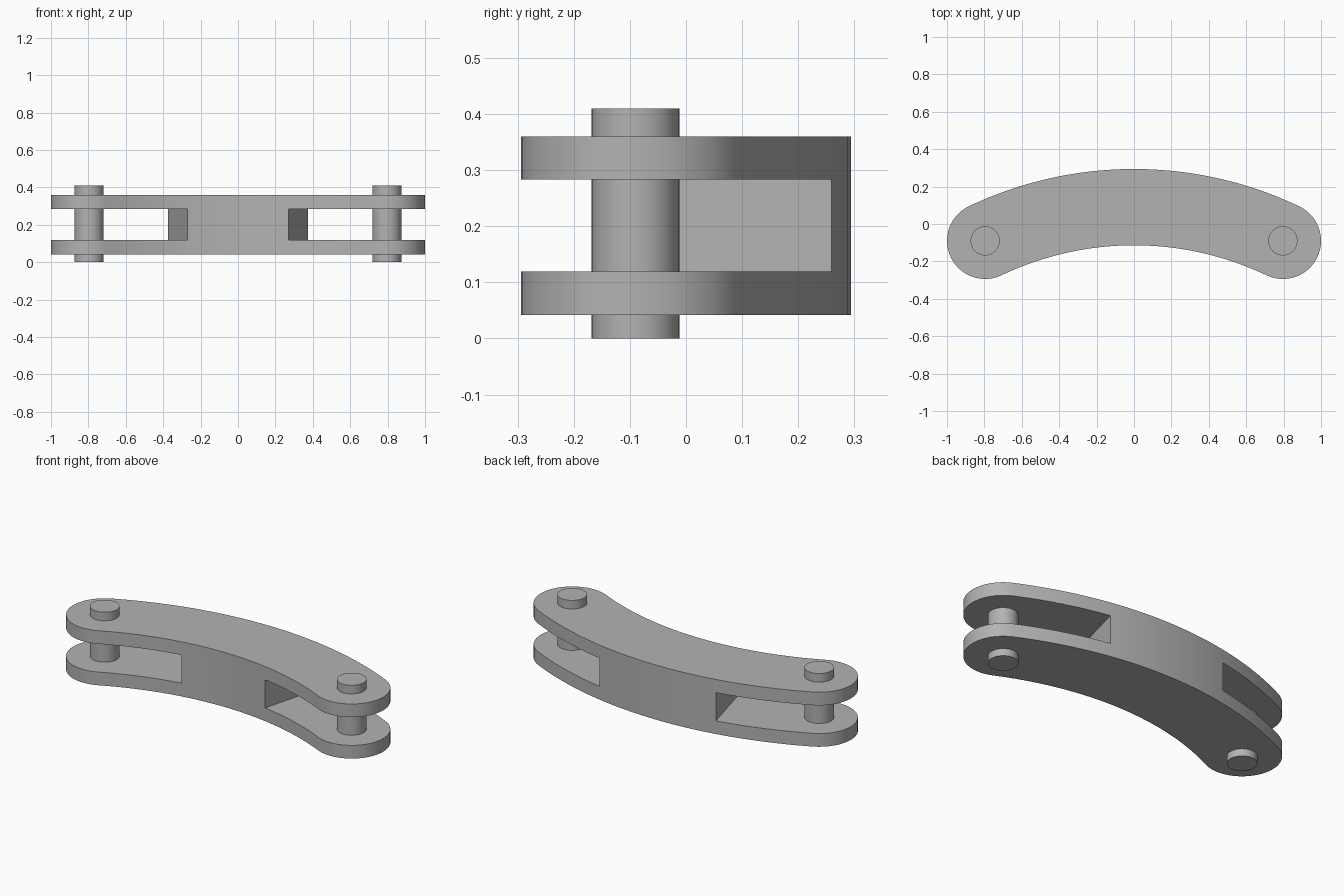
import bpy, bmesh
from math import sin, cos, pi, asin

PIN_X, PIN_Y, MID_Y = 0.796, -0.09, 0.09    # pin centres and crown of the middle line
HALF_WIDTH, PIN_RADIUS = 0.204, 0.078
HEIGHT = 0.41
LINK_LOW, LINK_HIGH = 0.042, 0.36
SLOT_LOW, SLOT_HIGH = 0.119, 0.283

# Middle arc running through both pins
rise = MID_Y - PIN_Y
ARC_R = (PIN_X ** 2 + rise ** 2) / (2 * rise)
ARC_Y = MID_Y - ARC_R
SPAN = asin(PIN_X / ARC_R)

old = bpy.data.objects.get("Cube")
if old:
    bpy.data.objects.remove(old, do_unlink=True)

grey = bpy.data.materials.new("plain grey")
grey.use_nodes = True
colour = (0.45, 0.45, 0.45, 1)
grey.diffuse_color = colour
grey.node_tree.nodes["Principled BSDF"].inputs["Base Color"].default_value = colour


def arc(cx, cy, r, start, end, steps):
    """Points on an arc, with angles measured clockwise from +y."""
    angles = [start + (end - start) * i / steps for i in range(steps)]
    return [(cx + r * sin(a), cy + r * cos(a)) for a in angles]


def prism(name, outline, low, high):
    bm = bmesh.new()
    face = bm.faces.new([bm.verts.new((x, y, low)) for x, y in outline])
    top = bmesh.ops.extrude_face_region(bm, geom=[face])["geom"]
    verts = [v for v in top if isinstance(v, bmesh.types.BMVert)]
    bmesh.ops.translate(bm, verts=verts, vec=(0, 0, high - low))
    bmesh.ops.recalc_face_normals(bm, faces=bm.faces)
    mesh = bpy.data.meshes.new(name)
    bm.to_mesh(mesh)
    bm.free()
    obj = bpy.data.objects.new(name, mesh)
    bpy.context.collection.objects.link(obj)
    mesh.materials.append(grey)
    return obj


def select_only(obj):
    bpy.ops.object.select_all(action="DESELECT")
    obj.select_set(True)
    bpy.context.view_layer.objects.active = obj


# Curved link body with rounded ends
outline = (arc(0, ARC_Y, ARC_R + HALF_WIDTH, -SPAN, SPAN, 48)
           + arc(PIN_X, PIN_Y, HALF_WIDTH, SPAN, SPAN + pi, 32)
           + arc(0, ARC_Y, ARC_R - HALF_WIDTH, SPAN, -SPAN, 48)
           + arc(-PIN_X, PIN_Y, HALF_WIDTH, pi - SPAN, 2 * pi - SPAN, 32))
link = prism("link_body", outline, LINK_LOW, LINK_HIGH)
parts = [link]

for side, label in ((1, "left"), (-1, "right")):
    # Fork slot with a slanted end wall
    slot = [(0.227, -0.3), (1.2, -0.3), (1.2, 0.4), (0.412, 0.4)]
    cutter = prism(label + "_slot_cutter", [(side * x, y) for x, y in slot],
                   SLOT_LOW, SLOT_HIGH)
    cutter.hide_render = True
    cut = link.modifiers.new(label + "_slot", "BOOLEAN")
    cut.operation = "DIFFERENCE"
    cut.solver = "EXACT"
    cut.object = cutter
    select_only(link)
    bpy.ops.object.modifier_apply(modifier=cut.name)
    bpy.data.objects.remove(cutter, do_unlink=True)

    # Pin through both fork plates
    circle = arc(side * PIN_X, PIN_Y, PIN_RADIUS, 0, 2 * pi, 48)
    parts.append(prism(label + "_pin", circle, 0, HEIGHT))

for part in parts:
    select_only(part)
    bpy.ops.object.shade_smooth_by_angle(angle=pi / 6)
